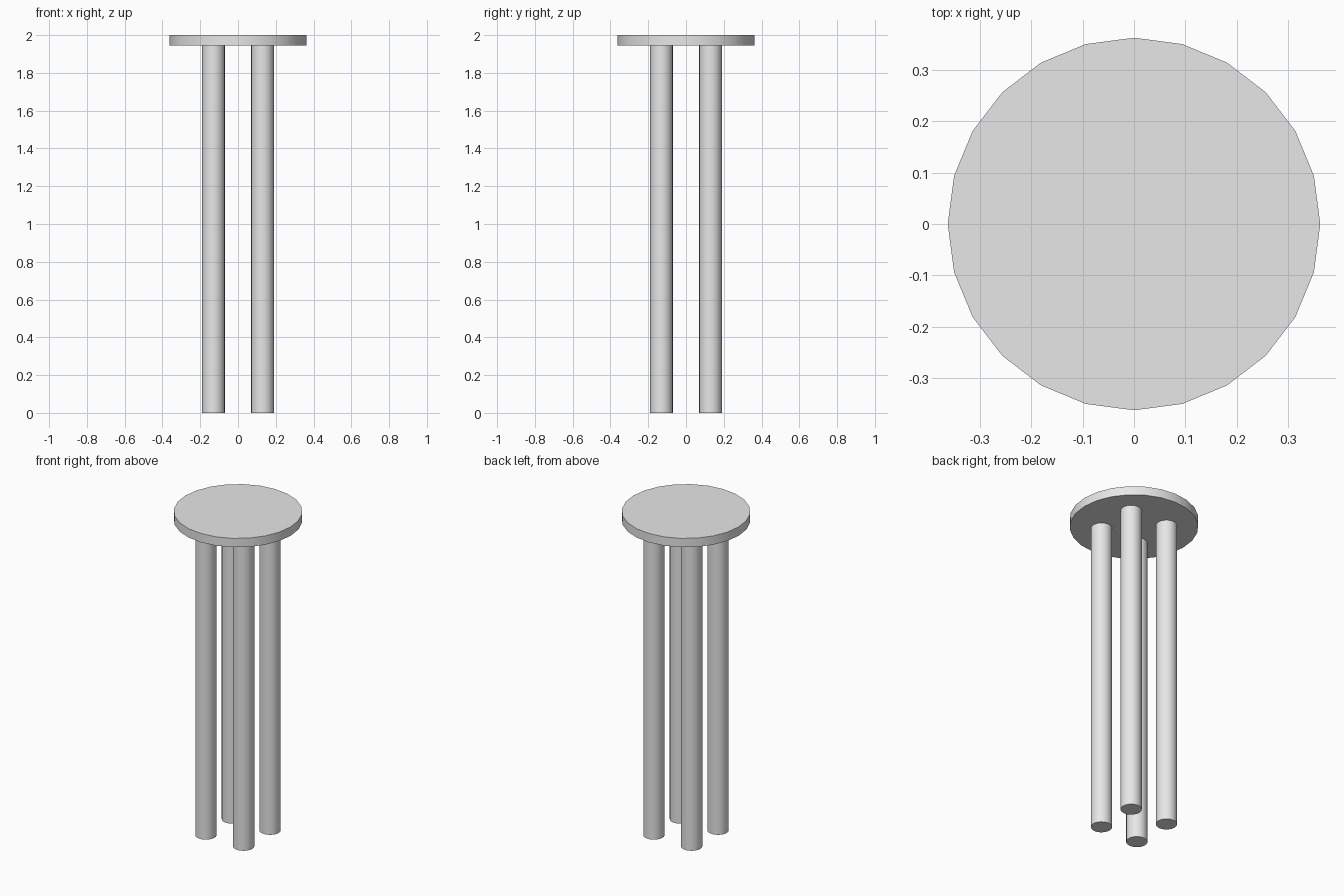
import bpy

if "Cube" in bpy.data.objects:
    bpy.data.objects.remove(bpy.data.objects["Cube"])

SEAT_RADIUS = 0.363
SEAT_BOTTOM = 1.945
LEG_RADIUS = 0.06
LEG_OFFSET = 0.13

grey = bpy.data.materials.new("light_grey")
grey.diffuse_color = (0.8, 0.8, 0.8, 1)
grey.use_nodes = True
grey.node_tree.nodes["Principled BSDF"].inputs["Base Color"].default_value = grey.diffuse_color


def cylinder(name, radius, x, y, z0, z1):
    """Upright 24-sided cylinder with a vertex on each axis."""
    bpy.ops.mesh.primitive_cylinder_add(
        vertices=24, radius=radius, depth=z1 - z0, location=(x, y, (z0 + z1) / 2))
    ob = bpy.context.object
    ob.name = name
    ob.data.materials.append(grey)
    bpy.ops.object.shade_smooth_by_angle()
    return ob


# Round seat
cylinder("seat", SEAT_RADIUS, 0, 0, SEAT_BOTTOM, 2.0)

# Four straight legs
for side, sx in (("left", -1), ("right", 1)):
    for end, sy in (("front", -1), ("back", 1)):
        cylinder(f"{end}_{side}_leg", LEG_RADIUS,
                 sx * LEG_OFFSET, sy * LEG_OFFSET, 0, SEAT_BOTTOM)
